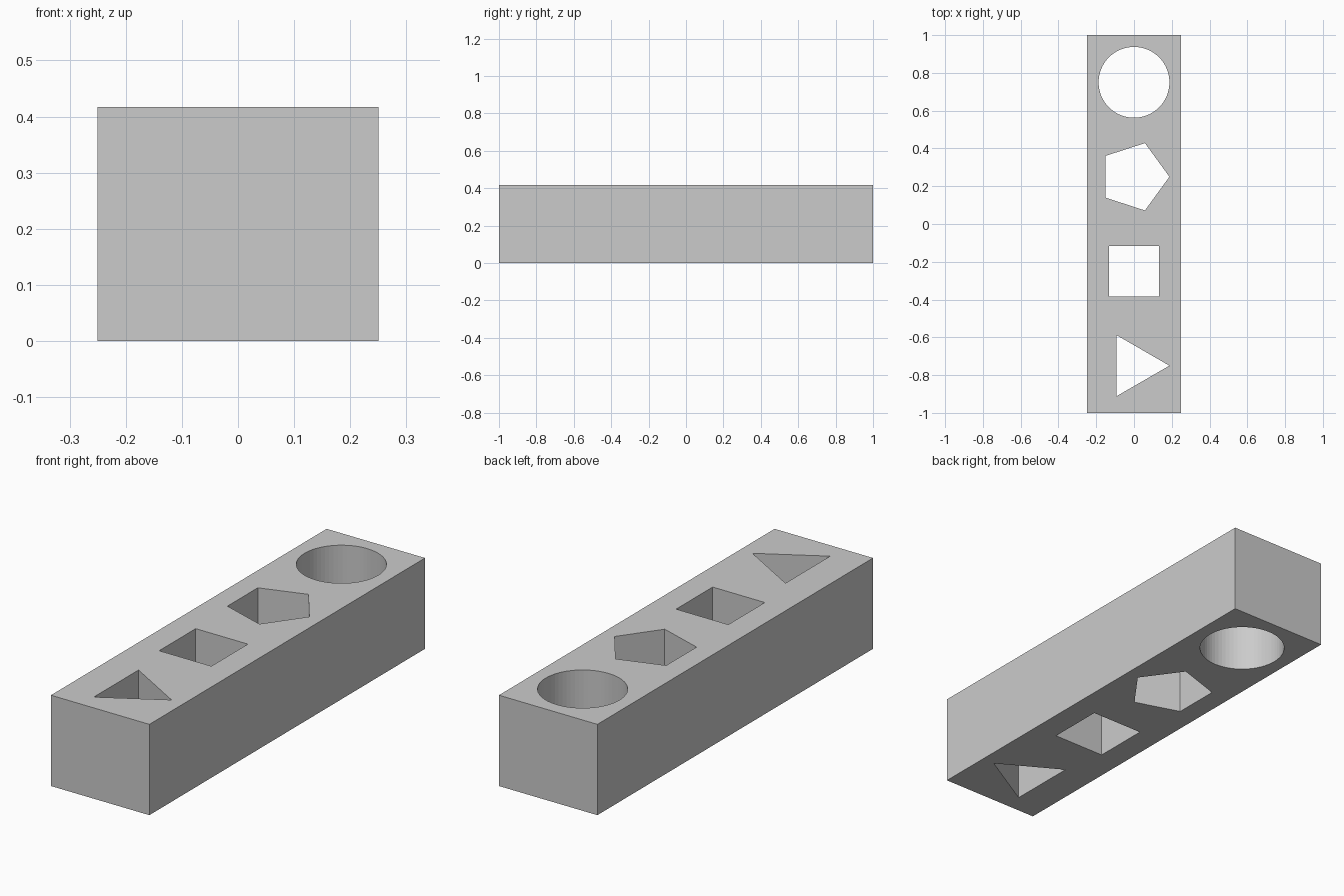
import bpy
import bmesh
from math import cos, sin, pi
from mathutils import Vector

WIDTH, LENGTH, HEIGHT = 0.5, 2.0, 0.417
HOLE_RADIUS = 0.1875

default_cube = bpy.data.objects.get("Cube")
if default_cube:
    bpy.data.objects.remove(default_cube, do_unlink=True)

grey = bpy.data.materials.new("plain grey")
grey.use_nodes = True
grey.diffuse_color = (0.6, 0.6, 0.6, 1)
grey.node_tree.nodes["Principled BSDF"].inputs["Base Color"].default_value = grey.diffuse_color


def make_object(name, bm):
    bmesh.ops.recalc_face_normals(bm, faces=bm.faces[:])
    mesh = bpy.data.meshes.new(name)
    bm.to_mesh(mesh)
    bm.free()
    mesh.materials.append(grey)
    obj = bpy.data.objects.new(name, mesh)
    bpy.context.collection.objects.link(obj)
    return obj


def add_prism(bm, sides, y, start_angle):
    """Regular prism that passes through the whole block."""
    angles = [start_angle + 2 * pi * i / sides for i in range(sides)]
    ring = [bm.verts.new((HOLE_RADIUS * cos(a), y + HOLE_RADIUS * sin(a), -0.1))
            for a in angles]
    base = bm.faces.new(ring)
    extruded = bmesh.ops.extrude_face_region(bm, geom=[base], use_keep_orig=True)["geom"]
    top = [v for v in extruded if isinstance(v, bmesh.types.BMVert)]
    bmesh.ops.translate(bm, verts=top, vec=Vector((0, 0, HEIGHT + 0.2)))


# Solid block standing on the ground
bm = bmesh.new()
bmesh.ops.create_cube(bm, size=1)
bmesh.ops.scale(bm, verts=bm.verts[:], vec=(WIDTH, LENGTH, HEIGHT))
bmesh.ops.translate(bm, verts=bm.verts[:], vec=(0, 0, HEIGHT / 2))
block = make_object("block", bm)

# Triangle, square, pentagon and round holes, from front to back
bm = bmesh.new()
for sides, y, start_angle in [(3, -0.75, 0), (4, -0.25, pi / 4), (5, 0.25, 0), (64, 0.75, 0)]:
    add_prism(bm, sides, y, start_angle)
cutter = make_object("hole_cutter", bm)
cutter.hide_render = True

# Cut the holes, then discard the cutter
cut = block.modifiers.new("holes", "BOOLEAN")
cut.operation = "DIFFERENCE"
cut.solver = "EXACT"
cut.object = cutter
bpy.context.view_layer.objects.active = block
bpy.ops.object.modifier_apply(modifier=cut.name)
bpy.data.objects.remove(cutter, do_unlink=True)
